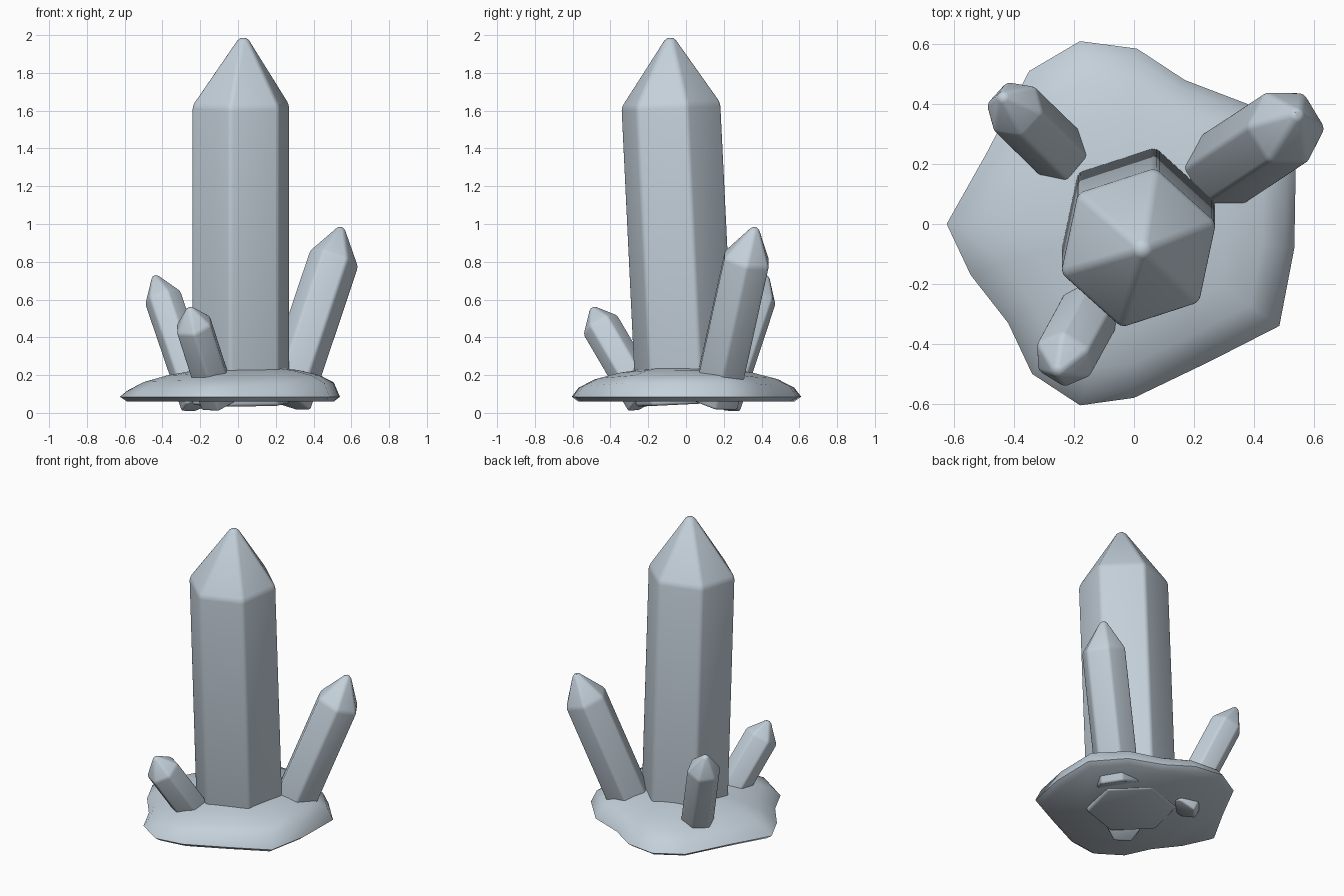
import bpy, bmesh, math
from mathutils import Vector

if "Cube" in bpy.data.objects:
    bpy.data.objects.remove(bpy.data.objects["Cube"])

mat = bpy.data.materials.new("pale_blue_stone")
mat.diffuse_color = (0.55, 0.63, 0.70, 1)
mat.use_nodes = True
mat.node_tree.nodes["Principled BSDF"].inputs["Base Color"].default_value = mat.diffuse_color


def finish(name, bm, angle):
    bmesh.ops.recalc_face_normals(bm, faces=bm.faces)
    me = bpy.data.meshes.new(name)
    bm.to_mesh(me)
    bm.free()
    me.materials.append(mat)
    ob = bpy.data.objects.new(name, me)
    bpy.context.collection.objects.link(ob)
    bpy.ops.object.select_all(action='DESELECT')
    ob.select_set(True)
    bpy.context.view_layer.objects.active = ob
    bpy.ops.object.shade_smooth_by_angle(angle=math.radians(angle))
    return ob


def bridge(bm, a, b):
    n = len(a)
    for i in range(n):
        bm.faces.new((a[i], a[(i + 1) % n], b[(i + 1) % n], b[i]))


def crystal(name, foot, shoulder, tip, radius, phase, bevel):
    """Leaning six-sided prism with a pointed, softly bevelled top."""
    foot, shoulder, tip = Vector(foot), Vector(shoulder), Vector(tip)
    axis = (shoulder - foot).normalized()
    u = Vector((1, 0, 0))
    u = (u - axis * u.dot(axis)).normalized()
    v = axis.cross(u)
    bm = bmesh.new()
    rings = []
    for c in (foot, shoulder):
        ring = []
        for i in range(6):
            a = math.radians(phase + 60 * i)
            ring.append(bm.verts.new(c + radius * (u * math.cos(a) + v * math.sin(a))))
        rings.append(ring)
    bridge(bm, *rings)
    bm.faces.new(rings[0])
    top = bm.verts.new(tip)
    for i in range(6):
        bm.faces.new((rings[1][i], rings[1][(i + 1) % 6], top))
    bmesh.ops.recalc_face_normals(bm, faces=bm.faces)
    bmesh.ops.bevel(bm, geom=bm.edges[:], offset=bevel, segments=3,
                    profile=0.5, affect='EDGES', clamp_overlap=True)
    finish(name, bm, 40)


# Crystals: one tall column and three small leaning ones
crystal("main_crystal", (0.015, -0.003, 0.045), (0.015, -0.08, 1.63),
        (0.03, -0.085, 2.025), 0.272, 18, 0.018)
crystal("right_crystal", (0.255, 0.155, 0.058), (0.508, 0.322, 0.815),
        (0.555, 0.375, 1.012), 0.138, 3, 0.014)
crystal("left_crystal", (-0.205, 0.195, 0.045), (-0.398, 0.383, 0.61),
        (-0.45, 0.435, 0.75), 0.103, 45, 0.012)
crystal("front_crystal", (-0.105, -0.215, 0.06), (-0.235, -0.453, 0.465),
        (-0.262, -0.505, 0.575), 0.106, 32, 0.012)

# Rock base: irregular outline shrunk upward into a low mound
outline = [(-0.625, 0), (-0.545, -0.17), (-0.42, -0.33), (-0.34, -0.5),
           (-0.18, -0.605), (0, -0.58), (0.25, -0.46), (0.485, -0.34),
           (0.535, -0.08), (0.54, 0.22), (0.38, 0.40), (0.17, 0.48),
           (0.01, 0.585), (-0.18, 0.61), (-0.35, 0.51), (-0.49, 0.24)]
layers = [(0.94, 0.06), (1.0, 0.085), (0.94, 0.14), (0.80, 0.183),
          (0.60, 0.213), (0.35, 0.236)]
bm = bmesh.new()
rings = []
for k, (s, z) in enumerate(layers):
    tilt = 0.04 if k > 1 else 0
    rings.append([bm.verts.new((x * s, y * s, z + tilt * x * s)) for x, y in outline])
for a, b in zip(rings, rings[1:]):
    bridge(bm, a, b)
bm.faces.new(rings[0])
peak = bm.verts.new((0, 0, 0.245))
for i in range(len(outline)):
    bm.faces.new((rings[-1][i], rings[-1][(i + 1) % len(outline)], peak))
finish("rock_base", bm, 50)
